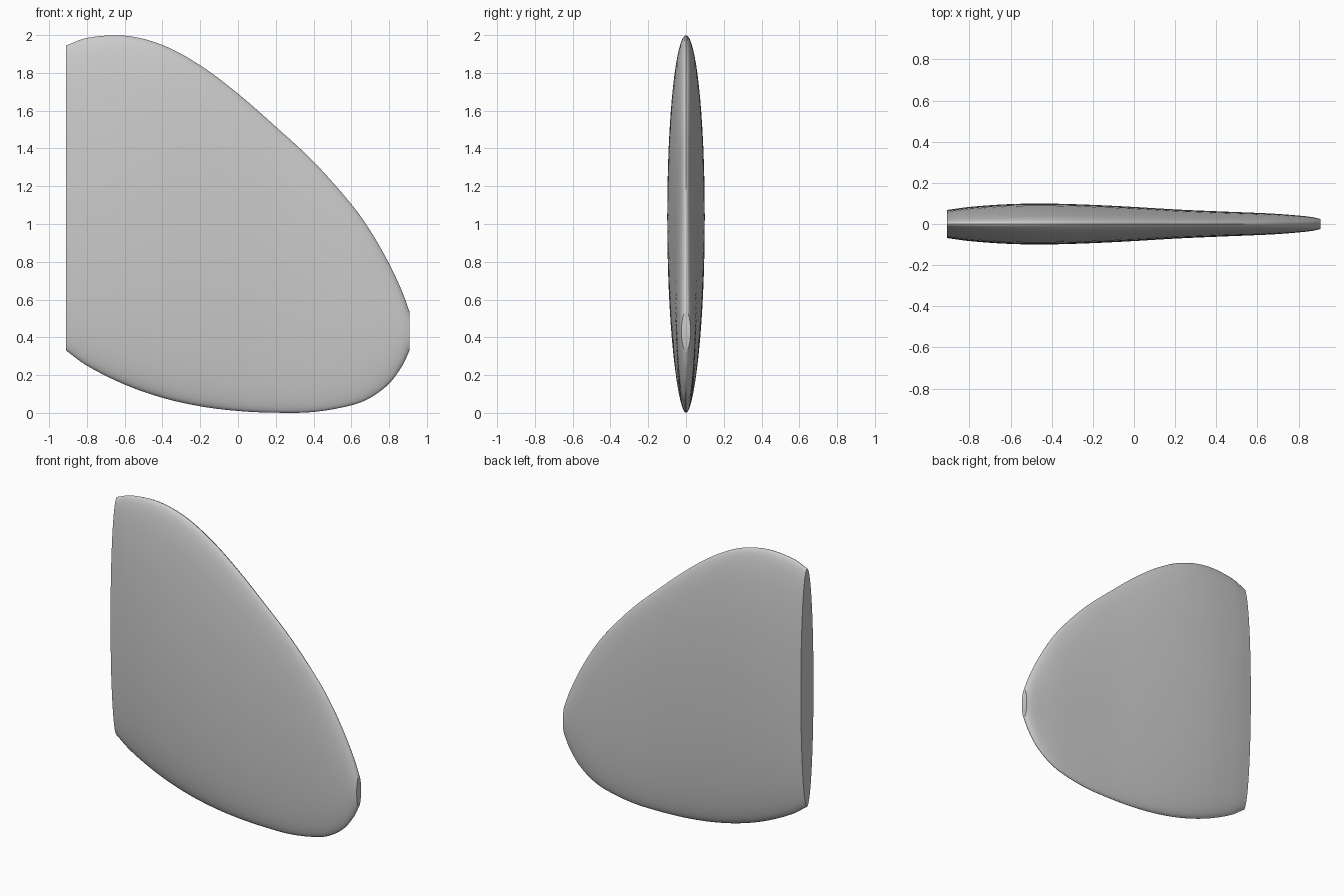
import bpy, bmesh
from math import cos, sin, pi

cube = bpy.data.objects.get("Cube")
if cube:
    bpy.data.objects.remove(cube, do_unlink=True)

# Fin stations from root to tip: x, lower edge, upper edge, half thickness
STATIONS = [
    (-0.91, 0.33, 1.945, 0.068), (-0.8, 0.25, 1.985, 0.083),
    (-0.6, 0.15, 1.997, 0.097), (-0.4, 0.08, 1.948, 0.099),
    (-0.2, 0.035, 1.84, 0.093), (0, 0.01, 1.69, 0.083),
    (0.2, 0.001, 1.515, 0.071), (0.4, 0.005, 1.33, 0.062),
    (0.6, 0.04, 1.105, 0.054), (0.7, 0.08, 0.965, 0.049),
    (0.8, 0.155, 0.79, 0.041), (0.87, 0.25, 0.64, 0.033),
    (0.908, 0.33, 0.535, 0.024),
]
STEPS, SIDES = 5, 64


def slope(i, k):
    """Rate of change of column k along x at station i."""
    a = STATIONS[max(i - 1, 0)]
    b = STATIONS[min(i + 1, len(STATIONS) - 1)]
    return (b[k] - a[k]) / (b[0] - a[0])


def blend(i, t, k):
    """Smooth cubic value of column k between stations i and i + 1."""
    a, b = STATIONS[i], STATIONS[i + 1]
    d = b[0] - a[0]
    u = 1 - t
    return (a[k] * u * u * (1 + 2 * t) + b[k] * t * t * (3 - 2 * t)
            + d * t * u * (slope(i, k) * u - slope(i + 1, k) * t))


sections = []
for i in range(len(STATIONS) - 1):
    for s in range(STEPS):
        t = s / STEPS
        x = STATIONS[i][0] * (1 - t) + STATIONS[i + 1][0] * t
        sections.append((x, *(blend(i, t, k) for k in (1, 2, 3))))
sections.append(STATIONS[-1])

# Loft elliptical sections into the fin, with flat caps at root and tip
bm = bmesh.new()
rings = []
for x, low, high, half in sections:
    mid, tall = (low + high) / 2, (high - low) / 2
    angles = [2 * pi * j / SIDES for j in range(SIDES)]
    rings.append([bm.verts.new((x, half * cos(a), mid + tall * sin(a))) for a in angles])
for r, q in zip(rings, rings[1:]):
    for j in range(SIDES):
        n = (j + 1) % SIDES
        bm.faces.new((r[j], r[n], q[n], q[j]))
bm.faces.new(rings[0])
bm.faces.new(rings[-1])
bmesh.ops.recalc_face_normals(bm, faces=bm.faces)
mesh = bpy.data.meshes.new("fin")
bm.to_mesh(mesh)
bm.free()
fin = bpy.data.objects.new("fin", mesh)
bpy.context.collection.objects.link(fin)

# Plain grey finish
grey = bpy.data.materials.new("plain_grey")
grey.use_nodes = True
colour = (0.6, 0.6, 0.6, 1)
grey.diffuse_color = colour
grey.node_tree.nodes["Principled BSDF"].inputs["Base Color"].default_value = colour
mesh.materials.append(grey)

# Smooth skin with crisp cap rims
bpy.ops.object.select_all(action="DESELECT")
fin.select_set(True)
bpy.context.view_layer.objects.active = fin
bpy.ops.object.shade_smooth_by_angle(angle=pi / 5)
